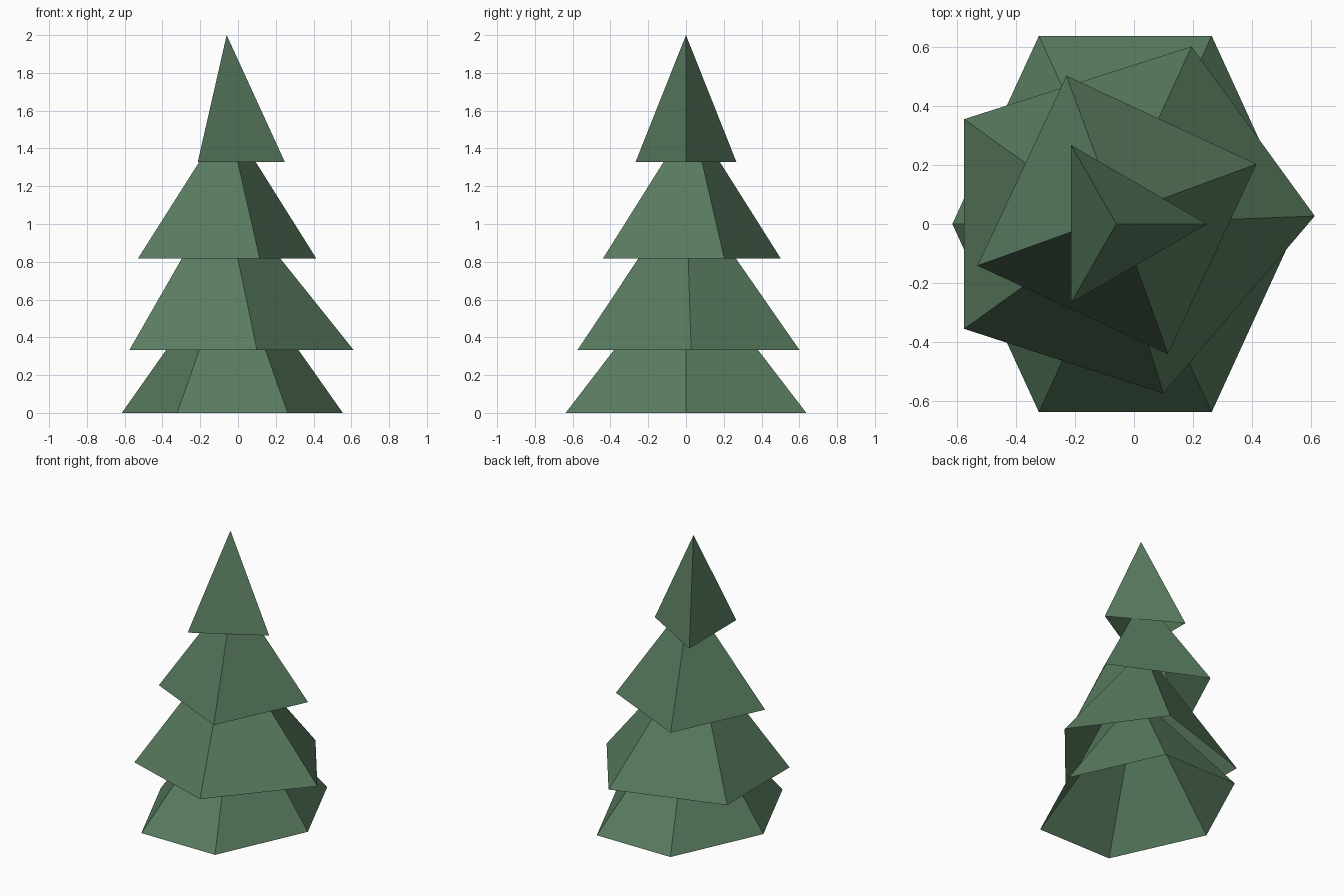
import bpy

if "Cube" in bpy.data.objects:
    bpy.data.objects.remove(bpy.data.objects["Cube"])

green = bpy.data.materials.new("pine green")
green.diffuse_color = (0.10, 0.20, 0.115, 1)
green.use_nodes = True
green.node_tree.nodes["Principled BSDF"].inputs["Base Color"].default_value = green.diffuse_color


def open_pyramid(name, rim, z, apex):
    """Flat-sided hollow tier, open underneath."""
    n = len(rim)
    verts = [(x, y, z) for x, y in rim] + [apex]
    faces = [(i, (i + 1) % n, n) for i in range(n)]
    mesh = bpy.data.meshes.new(name)
    mesh.from_pydata(verts, [], faces)
    mesh.materials.append(green)
    obj = bpy.data.objects.new(name, mesh)
    bpy.context.collection.objects.link(obj)


# Rims run anticlockwise: six, five, four and three sides going up
open_pyramid("bottom_branches",
             [(0.555, 0), (0.263, 0.637), (-0.322, 0.637),
              (-0.615, 0), (-0.322, -0.637), (0.263, -0.637)],
             0.0, (-0.03, 0, 0.83))
open_pyramid("lower_branches",
             [(0.612, 0.027), (0.195, 0.601), (-0.575, 0.355),
              (-0.575, -0.355), (0.10, -0.574)],
             0.333, (-0.08, 0, 1.197))
open_pyramid("upper_branches",
             [(0.415, 0.203), (-0.229, 0.502), (-0.53, -0.141), (0.115, -0.44)],
             0.817, (-0.055, 0.03, 1.565))
open_pyramid("tree_top",
             [(0.248, 0), (-0.213, 0.267), (-0.213, -0.267)],
             1.328, (-0.06, 0, 2.0))
